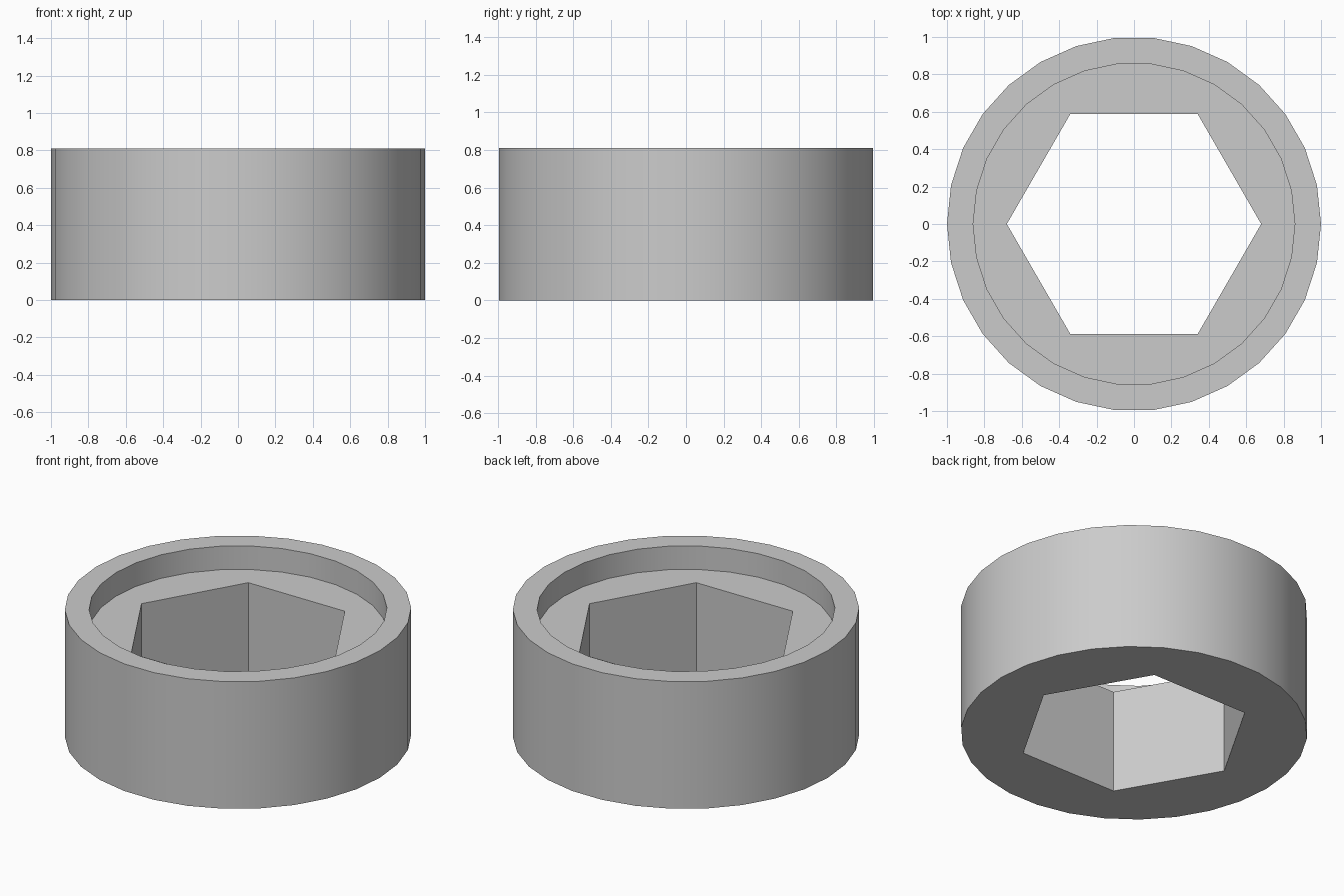
import bpy, bmesh, math

SIDES, HEX = 30, 6
STEP = SIDES // HEX
HEIGHT, FLOOR = 0.81, 0.66
OUTER, BORE, HEX_R = 1.0, 0.86, 0.68

cube = bpy.data.objects.get("Cube")
if cube:
    bpy.data.objects.remove(cube, do_unlink=True)

grey = bpy.data.materials.new("plain grey")
grey.use_nodes = True
color = (0.6, 0.6, 0.6, 1)
grey.diffuse_color = color
grey.node_tree.nodes["Principled BSDF"].inputs["Base Color"].default_value = color

bm = bmesh.new()


def ring(radius, z, n):
    return [bm.verts.new((radius * math.cos(math.tau * i / n),
                          radius * math.sin(math.tau * i / n), z)) for i in range(n)]


def bridge(a, b):
    """Join two rings with the same number of points."""
    n = len(a)
    for i in range(n):
        j = (i + 1) % n
        bm.faces.new((a[i], a[j], b[j], b[i]))


def plate(circle, hexagon):
    """Flat face between a circle and the hexagonal hole, one piece per hex side."""
    for k in range(HEX):
        arc = [circle[(k * STEP + i) % SIDES] for i in range(STEP + 1)]
        bm.faces.new(arc + [hexagon[(k + 1) % HEX], hexagon[k]])


outer_low, outer_top = ring(OUTER, 0, SIDES), ring(OUTER, HEIGHT, SIDES)
bore_top, bore_floor = ring(BORE, HEIGHT, SIDES), ring(BORE, FLOOR, SIDES)
hex_floor, hex_low = ring(HEX_R, FLOOR, HEX), ring(HEX_R, 0, HEX)

bridge(outer_low, outer_top)      # outer wall
bridge(outer_top, bore_top)       # flat rim
bridge(bore_top, bore_floor)      # recess wall
plate(bore_floor, hex_floor)      # recess floor
bridge(hex_floor, hex_low)        # hexagonal hole
plate(outer_low, hex_low)         # underside
bmesh.ops.recalc_face_normals(bm, faces=bm.faces)

mesh = bpy.data.meshes.new("hex_collar")
bm.to_mesh(mesh)
bm.free()
mesh.materials.append(grey)
collar = bpy.data.objects.new("hex_collar", mesh)
bpy.context.collection.objects.link(collar)

# Smooth round walls, sharp rims and hex corners
bpy.context.view_layer.objects.active = collar
collar.select_set(True)
bpy.ops.object.shade_smooth_by_angle(angle=math.radians(30))
